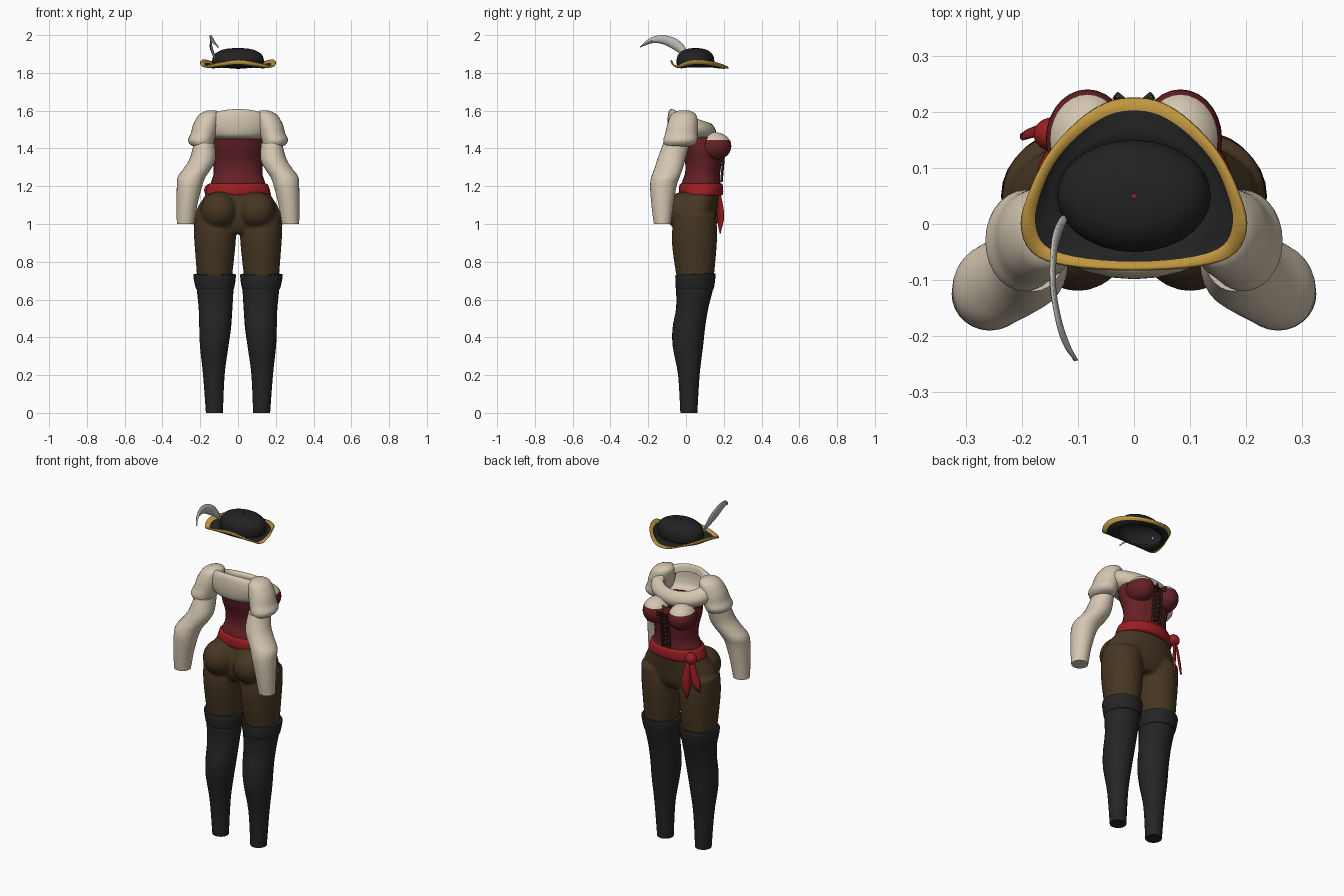
import bpy, bmesh, math
from mathutils import Vector

cube = bpy.data.objects.get("Cube")
if cube:
    bpy.data.objects.remove(cube)


def material(name, r, g, b):
    m = bpy.data.materials.new(name)
    m.use_nodes = True
    m.diffuse_color = (r, g, b, 1)
    m.node_tree.nodes["Principled BSDF"].inputs["Base Color"].default_value = (r, g, b, 1)
    return m


CREAM = material("cream linen", .66, .57, .44)
WINE = material("wine red", .13, .015, .019)
RED = material("sash red", .33, .013, .016)
BROWN = material("brown cloth", .062, .037, .016)
BLACK = material("boot black", .018, .018, .019)
FELT = material("hat felt", .016, .016, .017)
GOLD = material("gold trim", .53, .31, .05)
GREY = material("feather grey", .5, .49, .46)
LACE = material("lace brown", .035, .022, .012)


def finish(name, bm, mats, angle=40):
    bmesh.ops.recalc_face_normals(bm, faces=bm.faces)
    me = bpy.data.meshes.new(name)
    bm.to_mesh(me)
    bm.free()
    ob = bpy.data.objects.new(name, me)
    bpy.context.collection.objects.link(ob)
    for m in mats:
        me.materials.append(m)
    bpy.ops.object.select_all(action='DESELECT')
    ob.select_set(True)
    bpy.context.view_layer.objects.active = ob
    bpy.ops.object.shade_smooth_by_angle(angle=math.radians(angle))
    return ob


def spline(pts, steps=4, closed=False):
    """Smooth curve through tuples of any length."""
    n, out = len(pts), []
    for i in range(n if closed else n - 1):
        get = lambda k: pts[k % n] if closed else pts[max(0, min(n - 1, k))]
        p = [get(i + k) for k in (-1, 0, 1, 2)]
        for s in range(steps):
            t = s / steps
            out.append(tuple(b + t / 2 * (c - a + t * (2*a - 5*b + 4*c - d + t * (3*(b - c) + d - a)))
                             for a, b, c, d in zip(*p)))
    return out if closed else out + [tuple(pts[-1])]


def bridge(bm, rows, closed=True):
    faces = []
    for a, b in zip(rows, rows[1:]):
        for i in range(len(a) if closed else len(a) - 1):
            j = (i + 1) % len(a)
            faces.append(bm.faces.new((a[i], a[j], b[j], b[i])))
    return faces


def add_loft(bm, rings, side=1, cap=True, n=28, steps=4):
    """Rings are (x, y, z, radius x, radius y, front tilt)."""
    rows = []
    for x, y, z, rx, ry, tilt in spline([r + (0,) * (6 - len(r)) for r in rings], steps):
        ang = [2 * math.pi * k / n for k in range(n)]
        rows.append([bm.verts.new((side * x + rx * math.cos(a), y + ry * math.sin(a),
                                   z + tilt * math.sin(a))) for a in ang])
    bridge(bm, rows)
    if cap:
        bm.faces.new(rows[0])
        bm.faces.new(rows[-1])


def loft(name, rings, mat, **kw):
    bm = bmesh.new()
    add_loft(bm, rings, **kw)
    return finish(name, bm, [mat])


def add_ball(bm, centre, radii):
    vs = bmesh.ops.create_uvsphere(bm, u_segments=28, v_segments=20, radius=1)["verts"]
    for v in vs:
        v.co = Vector(centre) + Vector(a * b for a, b in zip(v.co, radii))


def strip(name, pts, normal, mat):
    """Tapered ribbon along (x, y, z, width)."""
    bm, rows, n = bmesh.new(), [], Vector(normal)
    path = spline(pts)
    for i, p in enumerate(path):
        a, b = path[max(0, i - 1)], path[min(len(path) - 1, i + 1)]
        off = (Vector(b[:3]) - Vector(a[:3])).cross(n).normalized() * p[3] / 2
        c = Vector(p[:3])
        rows.append([bm.verts.new(q) for q in (c - off, c + n * .006, c + off)])
    bridge(bm, rows, False)
    ob = finish(name, bm, [mat])
    ob.modifiers.new("thickness", 'SOLIDIFY').thickness = .005


def cord(name, pts, radius, mat):
    cu = bpy.data.curves.new(name, 'CURVE')
    cu.dimensions = '3D'
    cu.bevel_depth, cu.bevel_resolution = radius, 1
    sp = cu.splines.new('POLY')
    sp.points.add(len(pts) - 1)
    for q, p in zip(sp.points, pts):
        q.co = (*p, 1)
    cu.materials.append(mat)
    bpy.context.collection.objects.link(bpy.data.objects.new(name, cu))


# Breeches: pelvis, thighs and seat fused into one skin
bm = bmesh.new()
add_loft(bm, [(0, .05, .95, .15, .08), (0, .05, 1.0, .215, .105), (0, .052, 1.07, .222, .112),
              (0, .068, 1.14, .182, .105), (0, .08, 1.2, .145, .1)])
for s in (-1, 1):
    add_loft(bm, [(.125, .05, .69, .09, .095), (.122, .045, .85, .105, .115),
                  (.122, .045, .95, .112, .12), (.125, .05, 1.05, .11, .11)], side=s)
    add_ball(bm, (s * .1, -.012, 1.07), (.098, .108, .1))
pants = finish("breeches", bm, [BROWN], 180)
rm = pants.modifiers.new("fuse", 'REMESH')
rm.mode, rm.voxel_size, rm.use_smooth_shade = 'VOXEL', .009, True
sm = pants.modifiers.new("relax", 'SMOOTH')
sm.factor, sm.iterations = .5, 4

# Boots, cuffs and sleeves
for s, word in ((-1, "right"), (1, "left")):
    loft(word + "_boot", [(.125, .015, 0, .045, .045), (.128, .015, .2, .057, .057),
                          (.126, .01, .35, .075, .08), (.121, .015, .45, .084, .086),
                          (.119, .032, .55, .089, .085), (.121, .045, .65, .097, .097),
                          (.124, .05, .72, .104, .103)], BLACK, side=s)
    loft(word + "_boot_cuff", [(.122, .046, .655, .098, .098), (.122, .047, .665, .103, .102),
                               (.124, .05, .725, .113, .107, .004), (.124, .05, .735, .108, .103, .004)],
         BLACK, side=s, steps=2)
    loft(word + "_puff_sleeve", [(.14, -.01, 1.6, .025, .03), (.15, -.012, 1.58, .055, .065),
                                 (.168, -.018, 1.53, .068, .08), (.182, -.025, 1.48, .068, .085),
                                 (.195, -.03, 1.445, .07, .09), (.192, -.035, 1.42, .06, .08),
                                 (.185, -.045, 1.41, .045, .06)], CREAM, side=s)
    loft(word + "_lower_sleeve", [(.178, -.05, 1.43, .055, .07), (.186, -.075, 1.35, .068, .074),
                                  (.21, -.09, 1.3, .073, .075), (.245, -.108, 1.25, .074, .075),
                                  (.257, -.12, 1.2, .067, .07), (.27, -.125, 1.1, .055, .058),
                                  (.278, -.125, 1.0, .046, .045)], CREAM, side=s)
    # Bust cup, linen above the corset edge
    bm = bmesh.new()
    add_ball(bm, (s * .083, .152, 1.412), (.074, .088, .074))
    for f in bm.faces:
        f.material_index = int(f.calc_center_median().z > 1.443)
    finish(word + "_bust", bm, [WINE, CREAM])

# Blouse with an open, rolled neckline
loft("blouse", [(0, .045, 1.45, .13, .1), (0, .035, 1.47, .17, .122), (0, .03, 1.51, .192, .128, -.015),
                (0, .025, 1.55, .182, .12, -.03), (0, .02, 1.57, .15, .105, -.035),
                (0, .02, 1.565, .122, .088, -.04), (0, .025, 1.53, .115, .085, -.04)], CREAM, cap=False)

# Corset and sash
loft("corset", [(0, .08, 1.17, .155, .112), (0, .08, 1.22, .143, .102), (0, .088, 1.27, .129, .093),
                (0, .092, 1.33, .134, .098), (0, .082, 1.4, .145, .112), (0, .07, 1.46, .143, .115)],
     WINE, cap=False)
loft("sash", [(0, .08, 1.15, .168, .108), (0, .08, 1.158, .174, .116), (0, .08, 1.185, .167, .117),
              (0, .08, 1.21, .157, .113), (0, .08, 1.215, .145, .105)], RED, steps=2)
bm = bmesh.new()
add_ball(bm, (-.145, .16, 1.18), (.034, .03, .034))
finish("sash_knot", bm, [RED])
out = (-.6, .8, 0)
strip("sash_tail_long", [(-.14, .172, 1.18, .02), (-.135, .182, 1.1, .045), (-.13, .185, 1.03, .055),
                         (-.135, .18, .95, .006)], out, RED)
strip("sash_tail_short", [(-.15, .168, 1.18, .02), (-.17, .168, 1.1, .04), (-.185, .165, 1.04, .045),
                          (-.2, .155, .99, .006)], out, RED)

# Corset lacing with a small bow
rows = [(1.225 + .025 * i, .19 + .0022 * i) for i in range(9)]
for s, word in ((-1, "right"), (1, "left")):
    cord(word + "_lace", [(s * (-1) ** i * .022, y, z) for i, (z, y) in enumerate(rows)], .0045, LACE)
    cord(word + "_lace_edge", [(s * .026, y - .004, z) for z, y in rows], .006, LACE)
    cord(word + "_lace_bow", [(0, .207, 1.425), (s * .03, .232, 1.44), (s * .035, .225, 1.415),
                              (0, .207, 1.425)], .004, LACE)

# Hat crown
loft("hat_crown", [(0, .05, 1.83, .132, .097), (0, .05, 1.865, .137, .1), (0, .05, 1.895, .127, .092),
                   (0, .05, 1.918, .095, .068), (0, .05, 1.929, .05, .035), (0, .05, 1.931, .005, .004)],
     FELT, cap=False)

# Three-cornered brim with gold border
half = [(.05, .216, 1.833), (.1, .182, 1.847), (.15, .125, 1.862), (.183, .06, 1.87),
        (.2, .0, 1.858), (.182, -.05, 1.834), (.12, -.073, 1.848)]
edge = spline([(0, .225, 1.828)] + half + [(0, -.08, 1.868)] + [(-x, y, z) for x, y, z in half[::-1]],
              closed=True)
bm, rows = bmesh.new(), []
for f in (0, .35, .68, .72, 1):
    row = []
    for x, y, z in edge:
        a = math.atan2((y - .05) / .097, x / .132)
        base = Vector((.13 * math.cos(a), .05 + .095 * math.sin(a), 1.833))
        p = base.lerp(Vector((x, y, z)), f)
        p.z = base.z + (z - base.z) * f ** 1.6 - .006 * math.sin(math.pi * f)
        row.append(bm.verts.new(p))
    rows.append(row)
for i, f in enumerate(bridge(bm, rows)):
    f.material_index = int(i >= 3 * len(edge))
brim = finish("hat_brim", bm, [FELT, GOLD])
sol = brim.modifiers.new("thickness", 'SOLIDIFY')
sol.thickness, sol.offset = .007, 0

# Feather plume
strip("hat_feather", [(-.122, .012, 1.865, .008), (-.128, .0, 1.895, .028), (-.142, -.045, 1.943, .055),
                      (-.145, -.11, 1.974, .05), (-.135, -.17, 1.975, .034), (-.12, -.215, 1.955, .018),
                      (-.105, -.243, 1.935, .003)], (1, 0, 0), GREY)
